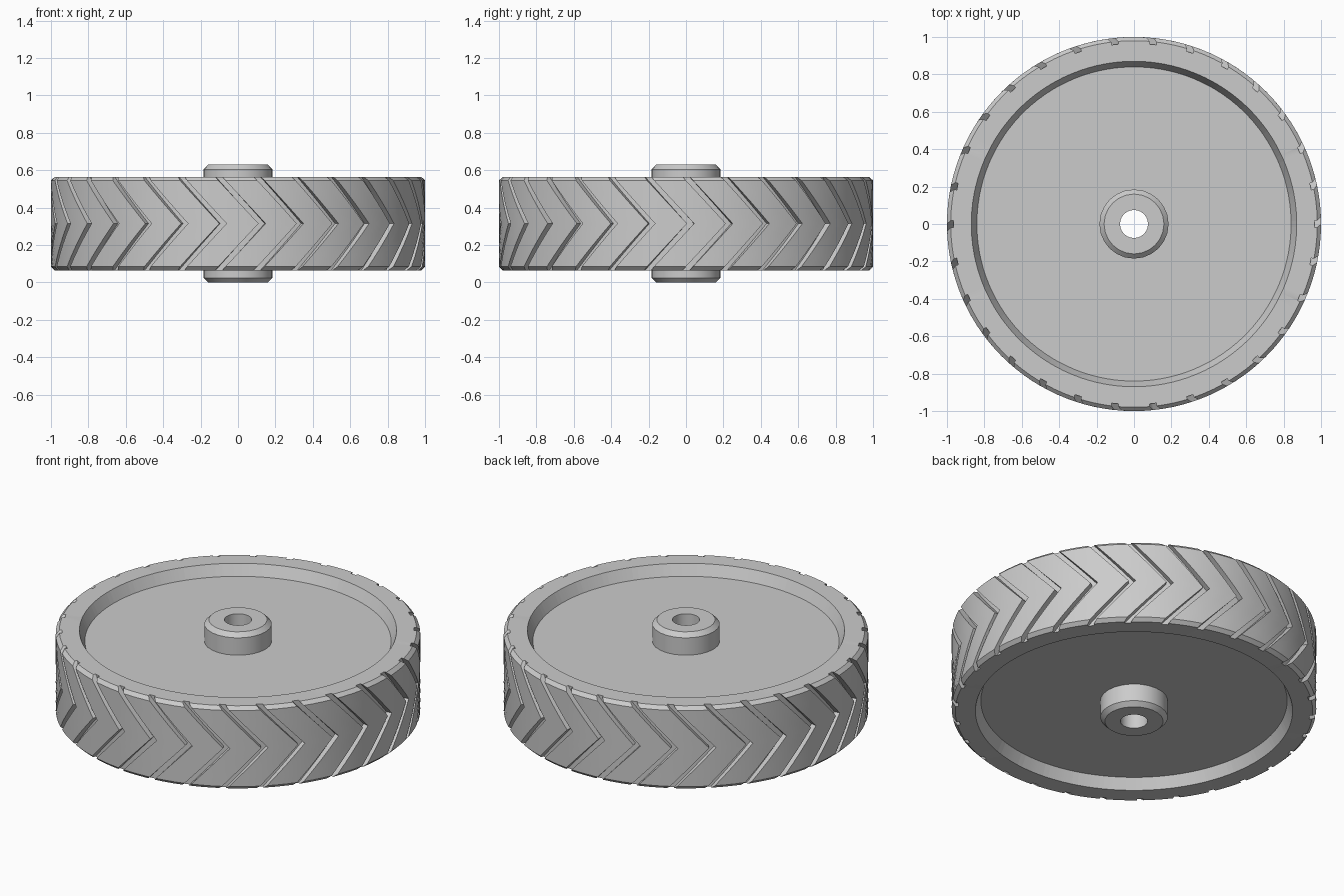
import bpy
import bmesh
from math import radians, cos, sin

cube = bpy.data.objects.get("Cube")
if cube:
    bpy.data.objects.remove(cube, do_unlink=True)

TEETH = 30
STEP = 360 / TEETH
Z_LOW, Z_HIGH = 0.065, 0.565
Z_MID = (Z_LOW + Z_HIGH) / 2
BEVEL = 0.02
GROOVE_R = 0.965
GROOVE_HALF = 1.1      # half groove width in degrees
SWEEP = 13.4           # how far the chevron tip leads its ends, in degrees

grey = bpy.data.materials.new("plain grey")
grey.use_nodes = True
grey.diffuse_color = (0.6, 0.6, 0.6, 1)
grey.node_tree.nodes["Principled BSDF"].inputs["Base Color"].default_value = (0.6, 0.6, 0.6, 1)


def finish(name, bm):
    bmesh.ops.recalc_face_normals(bm, faces=bm.faces)
    mesh = bpy.data.meshes.new(name)
    bm.to_mesh(mesh)
    bm.free()
    mesh.materials.append(grey)
    obj = bpy.data.objects.new(name, mesh)
    bpy.context.collection.objects.link(obj)
    bpy.ops.object.select_all(action="DESELECT")
    obj.select_set(True)
    bpy.context.view_layer.objects.active = obj
    bpy.ops.object.shade_smooth_by_angle(angle=radians(30))
    return obj


def skin(bm, rings, closed):
    """Bridge rings of points with quads."""
    rows = [[bm.verts.new(p) for p in ring] for ring in rings]
    pairs = list(zip(rows, rows[1:]))
    if closed:
        pairs.append((rows[-1], rows[0]))
    for a, b in pairs:
        for i in range(len(a)):
            j = (i + 1) % len(a)
            bm.faces.new((a[i], a[j], b[j], b[i]))


def point(r, degrees, z):
    a = radians(degrees)
    return (r * cos(a), r * sin(a), z)


def lathe(name, profile, segments, closed):
    bm = bmesh.new()
    skin(bm, [[point(r, 360 * i / segments, z) for i in range(segments)]
              for r, z in profile], closed)
    return finish(name, bm)


# Tyre: one tooth is a groove (two walls and a floor) followed by a land
g = GROOVE_HALF
land = STEP - 2 * g
tooth = [(-g, False), (-g, True), (g, True), (g, False),
         (g + land / 3, False), (g + 2 * land / 3, False)]


def tread_ring(r, z):
    shift = SWEEP * (1 - abs(z - Z_MID) / (Z_HIGH - Z_MID))
    return [point(GROOVE_R if cut else r, k * STEP + a + shift, z)
            for k in range(TEETH) for a, cut in tooth]


def plain_ring(r, z):
    return [point(r, k * STEP + a, z) for k in range(TEETH) for a, _ in tooth]


bottom, top = Z_LOW + BEVEL, Z_HIGH - BEVEL
rows = 8
rings = [plain_ring(0.84, Z_LOW + 0.065), plain_ring(0.87, Z_LOW),
         tread_ring(1 - BEVEL, Z_LOW)]
rings += [tread_ring(1, bottom + (top - bottom) * i / rows) for i in range(rows + 1)]
rings += [tread_ring(1 - BEVEL, Z_HIGH), plain_ring(0.87, Z_HIGH),
          plain_ring(0.84, Z_HIGH - 0.065)]
bm = bmesh.new()
skin(bm, rings, False)
finish("tyre", bm)

# Recessed disc between the hub and the tyre
lathe("wheel_disc", [(0.17, Z_LOW + 0.065), (0.842, Z_LOW + 0.065),
                     (0.842, Z_HIGH - 0.065), (0.17, Z_HIGH - 0.065)], 90, False)

# Hub with chamfered ends and a through bore
lathe("hub", [(0.075, 0), (0.16, 0), (0.185, 0.025),
              (0.185, 0.605), (0.16, 0.63), (0.075, 0.63)], 24, True)
